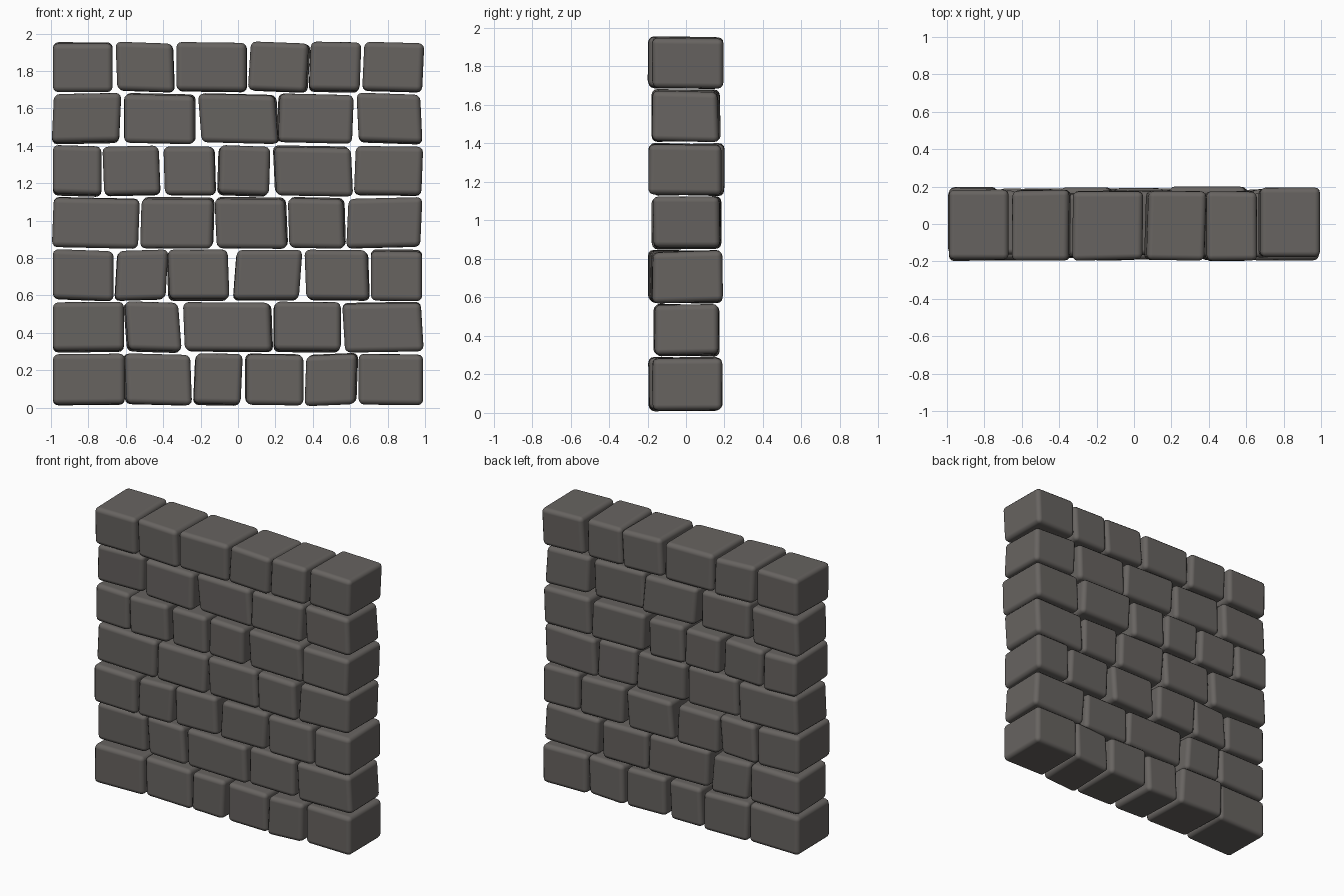
import bpy, bmesh, random

random.seed(7)

stone_mat = bpy.data.materials.new("grey brown stone")
stone_mat.diffuse_color = (0.136, 0.126, 0.118, 1)


def jitter(a):
    return random.uniform(-a, a)


def stone(name, x0, x1, lean, z0, z1, y0, y1, end):
    """Rounded block, its sides leaning in x, with slightly uneven corners."""
    bm = bmesh.new()
    bmesh.ops.create_cube(bm, size=1)
    twist = 0 if end else jitter(0.012)      # back shifted against the front
    pitch = jitter(0.012)                    # top and bottom slope along the depth
    shift = jitter(0.010)                    # stone set in or out of the wall
    roll = jitter(0.006)                     # top and bottom slope along the width
    for v in bm.verts:
        sx, sy, sz = (1 if c > 0 else -1 for c in v.co)
        x = (x1 if sx > 0 else x0) + lean * sz + (twist if sy > 0 else 0)
        y = (y1 if sy > 0 else y0) + shift + jitter(0.006)
        z = (z1 if sz > 0 else z0) + roll * sx + pitch * sy * 0.5
        v.co = (min(max(x, -1), 1), min(max(y, -0.2), 0.2), max(z, 0))
    mesh = bpy.data.meshes.new(name)
    bm.to_mesh(mesh)
    bm.free()
    mesh.materials.append(stone_mat)
    for p in mesh.polygons:
        p.use_smooth = True
    ob = bpy.data.objects.new(name, mesh)
    bpy.context.collection.objects.link(ob)
    # worn edges
    bev = ob.modifiers.new("worn edges", 'BEVEL')
    bev.width = 0.03
    bev.segments = 3
    bev.limit_method = 'NONE'
    bev.harden_normals = True


def course(n, z0, z1, y0, y1, blocks):
    """One row of stones: each block is left x, right x, lean of the top."""
    for i, (x0, x1, lean) in enumerate(blocks):
        end = i in (0, len(blocks) - 1)
        stone(f"course_{n}_stone_{i + 1}", x0, x1, lean, z0, z1, y0, y1, end)


# Courses from the ground up
course(1, 0.015, 0.285, -0.185, 0.18, [
    (-0.99, -0.605, 0), (-0.60, -0.25, -0.005), (-0.23, 0.02, 0.006),
    (0.045, 0.35, 0), (0.36, 0.63, 0.005), (0.645, 0.99, 0)])
course(2, 0.30, 0.56, -0.165, 0.165, [
    (-0.99, -0.61, 0), (-0.595, -0.31, -0.01), (-0.29, 0.175, -0.005),
    (0.195, 0.55, 0), (0.565, 0.985, -0.008)])
course(3, 0.575, 0.84, -0.185, 0.18, [
    (-0.99, -0.665, 0), (-0.65, -0.38, 0.008), (-0.37, -0.05, -0.005),
    (-0.015, 0.335, 0.01), (0.36, 0.695, -0.005), (0.71, 0.985, 0)])
course(4, 0.855, 1.12, -0.17, 0.175, [
    (-0.99, -0.53, 0.005), (-0.52, -0.135, 0.004), (-0.12, 0.255, -0.006),
    (0.27, 0.565, -0.004), (0.585, 0.98, 0.006)])
course(5, 1.135, 1.395, -0.185, 0.19, [
    (-0.99, -0.73, 0), (-0.72, -0.42, -0.005), (-0.395, -0.125, -0.004),
    (-0.10, 0.17, 0.004), (0.20, 0.61, -0.006), (0.625, 0.985, 0.005)])
course(6, 1.415, 1.675, -0.17, 0.17, [
    (-0.99, -0.63, 0.006), (-0.61, -0.235, 0), (-0.205, 0.205, -0.01),
    (0.22, 0.615, 0.005), (0.64, 0.98, -0.006)])
course(7, 1.69, 1.95, -0.188, 0.182, [
    (-0.99, -0.67, 0), (-0.65, -0.345, -0.005), (-0.33, 0.045, 0),
    (0.06, 0.37, 0.008), (0.385, 0.655, 0.005), (0.67, 0.99, 0.006)])
